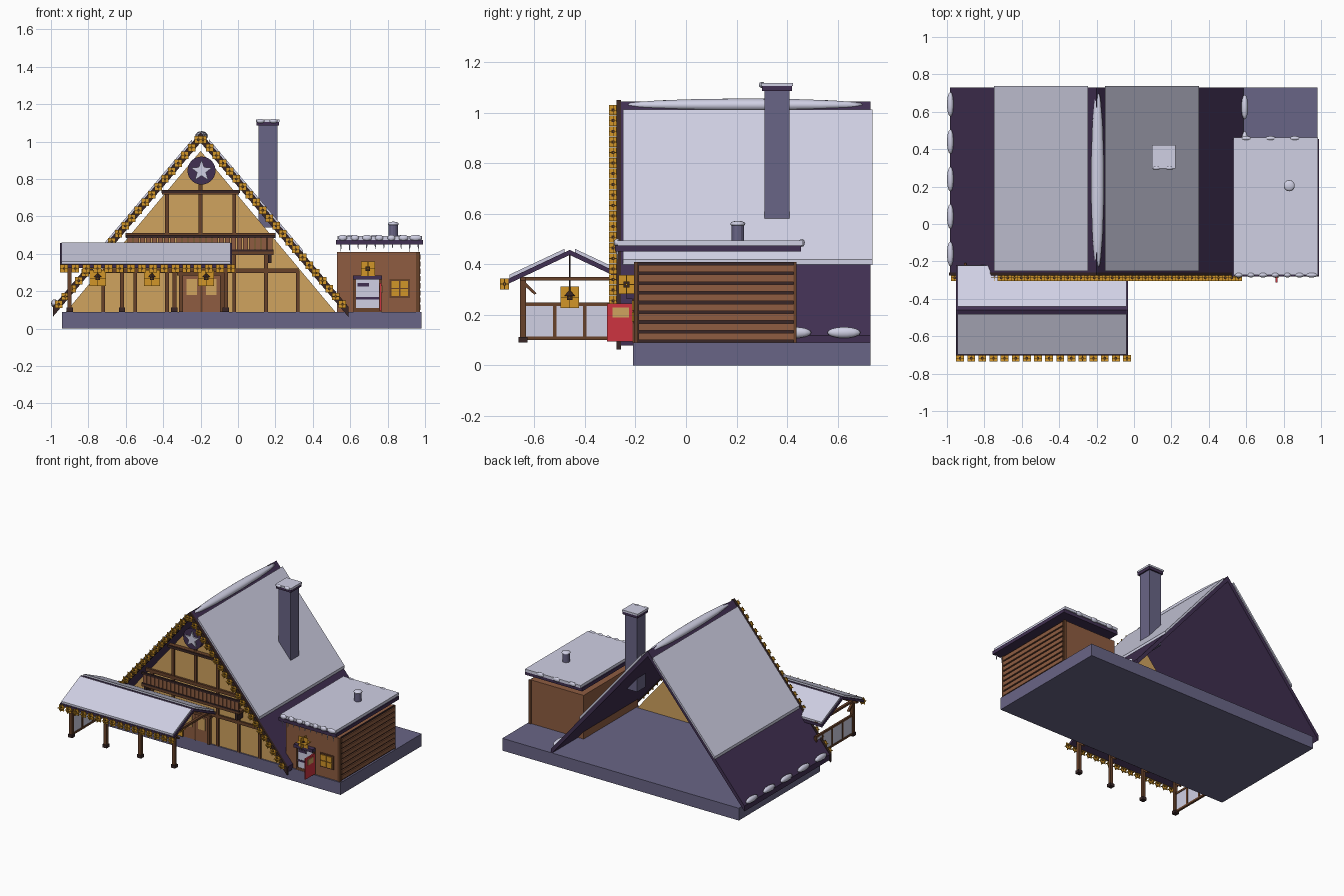
import bpy, bmesh, math, random
from mathutils import Matrix, Vector

if "Cube" in bpy.data.objects:
    bpy.data.objects.remove(bpy.data.objects["Cube"])

random.seed(4)


def colour(name, r, g, b):
    m = bpy.data.materials.new(name)
    lin = [((c / 255 + 0.055) / 1.055) ** 2.4 for c in (r, g, b)]
    m.diffuse_color = (*lin, 1)
    m.use_nodes = True
    m.node_tree.nodes["Principled BSDF"].inputs["Base Color"].default_value = m.diffuse_color
    return m


SNOW = colour("snow", 208, 208, 228)
STONE = colour("grey_purple_stone", 105, 101, 134)
ROOF = colour("dark_purple", 65, 48, 82)
TAN = colour("tan_plaster", 208, 163, 95)
GOLD = colour("gold_light", 210, 150, 40)
TIMBER = colour("timber_brown", 104, 66, 42)
WOOD = colour("plank_brown", 142, 92, 65)
DARK = colour("dark_brown", 56, 38, 38)
RED = colour("door_red", 206, 52, 64)


def finish(name, bm, mat, smooth=False):
    bmesh.ops.recalc_face_normals(bm, faces=bm.faces)
    me = bpy.data.meshes.new(name)
    bm.to_mesh(me)
    bm.free()
    me.materials.append(mat)
    if smooth:
        me.polygons.foreach_set("use_smooth", [True] * len(me.polygons))
    ob = bpy.data.objects.new(name, me)
    bpy.context.collection.objects.link(ob)
    return ob


def boxes(name, mat, items):
    """Each item is x0, x1, y0, y1, z0, z1."""
    bm = bmesh.new()
    for x0, x1, y0, y1, z0, z1 in items:
        mtx = Matrix.Translation(((x0 + x1) / 2, (y0 + y1) / 2, (z0 + z1) / 2))
        bmesh.ops.create_cube(bm, size=1, matrix=mtx @ Matrix.Diagonal((x1 - x0, y1 - y0, z1 - z0, 1)))
    return finish(name, bm, mat)


def prisms(name, mat, profiles, a, b, axis="y"):
    """Extrude profiles (x,z along y, or y,z along x) between a and b."""
    bm = bmesh.new()
    for pts in profiles:
        vs = [bm.verts.new((p, a, q) if axis == "y" else (a, p, q)) for p, q in pts]
        f = bm.faces.new(vs)
        new = bmesh.ops.extrude_face_region(bm, geom=[f])["geom"]
        d = Vector((0, b - a, 0) if axis == "y" else (b - a, 0, 0))
        bmesh.ops.translate(bm, vec=d, verts=[v for v in new if isinstance(v, bmesh.types.BMVert)])
    return finish(name, bm, mat)


def mounds(name, items):
    """Soft snow ellipsoids: centre and radii."""
    bm = bmesh.new()
    for c, r in items:
        bmesh.ops.create_uvsphere(bm, u_segments=14, v_segments=8, radius=1,
                                  matrix=Matrix.Translation(c) @ Matrix.Diagonal((*r, 1)))
    return finish(name, bm, SNOW, True)


def cyl(name, mat, c, r, h, n=16, rot=None, r2=None):
    bm = bmesh.new()
    bmesh.ops.create_cone(bm, cap_ends=True, segments=n, radius1=r, radius2=r if r2 is None else r2,
                          depth=h, matrix=Matrix.Translation(c) @ (rot or Matrix()))
    return finish(name, bm, mat)


def glows(name, centres, s, core):
    """Crossed gold squares with a dark lamp in the middle."""
    t = 0.0015
    gold, dark = [], []
    for x, y, z in centres:
        for hx, hy, hz in ((s, t, s), (t, s * .85, s), (s, s * .85, t)):
            gold.append((x - hx, x + hx, y - hy, y + hy, z - hz, z + hz))
        dark.append((x - core, x + core, y - core, y + core, z - core, z + core))
    boxes(name, GOLD, gold)
    boxes(name + "_core", DARK, dark)


# Base slab
boxes("base_slab", STONE, [(-.94, .98, -.21, .73, 0, .09)])

# Main steep roof: both slopes share one band profile
CX, SL = -.2, 1.18


def slope_bands(top, thick, d0, d1):
    return [[(CX + s * d0, top - SL * d0), (CX + s * d1, top - SL * d1),
             (CX + s * d1, top - thick - SL * d1), (CX + s * d0, top - thick - SL * d0)] for s in (-1, 1)]


prisms("main_roof", ROOF, slope_bands(1.045, .04, 0, .785), -.26, .73)
prisms("main_roof_snow", SNOW, slope_bands(1.065, .021, .045, .548), -.25, .738)
prisms("roof_barge_board", DARK, slope_bands(1.05, .055, 0, .79), -.275, -.258)
mounds("ridge_snow", [((CX + .005, .235, 1.03), (.035, .49, .026))])
mounds("eave_snow", [((-.982, y, .135), (.018, .066, .022)) for y in (-.16, .04, .24, .44, .64)]
       + [((.592, y, .13), (.018, .066, .022)) for y in (.43, .625)])

# Front gable wall with timber framing
APEX, WY = .95, -.2
prisms("gable_wall", TAN, [[(-.92, .09), (.52, .09), (CX, APEX)]], WY, WY + .02)


def half(z):
    return (APEX - z) / SL


beams = [(CX - half(z) - e, CX + half(z) + e, WY - d, WY, z - .012, z + .012)
         for z, e, d in ((.73, .02, .03), (.5, .02, .015), (.31, -.02, .012))]
beams += [(x - .01, x + .01, WY - .012, WY, z0, z1) for x, z0, z1 in
          ((-.38, .09, .73), (-.2, .5, .77), (-.02, .09, .73), (.15, .09, .5), (-.55, .09, .5),
           (-.72, .09, .31), (.32, .09, .31))]
boxes("wall_timbers", TIMBER, beams)
boxes("gable_beam_cap", DARK, [(-.41, .01, -.235, -.2, .725, .74)])

# Balcony
boxes("balcony_floor", TIMBER, [(-.6, .19, -.26, WY, .395, .412)])
boxes("balcony_rails", DARK, [(-.6, .2, -.265, -.25, .485, .5), (-.6, .19, -.262, -.25, .412, .422)]
      + [(x - .01, x + .01, -.262, WY, .35, .4) for x in (.17, -.57)])
boxes("balcony_boards", WOOD, [(-.59 + i * .0325, -.563 + i * .0325, -.258, -.25, .42, .485) for i in range(24)])

# Star ornament
face_y = Matrix.Rotation(math.pi / 2, 4, "X")
cyl("ornament_disc", ROOF, (-.195, -.235, .845), .075, .03, 28, face_y)
prisms("ornament_star", SNOW, [[(-.195 + r * math.sin(k * math.pi / 5), .843 + r * math.cos(k * math.pi / 5))
       for k in range(10) for r in [.06 if k % 2 == 0 else .025]]], -.259, -.249)

# Double entrance door
boxes("door_frame", TIMBER, [(-.315, -.295, -.225, WY, .09, .29), (-.095, -.075, -.225, WY, .09, .29),
                             (-.325, -.065, -.23, WY, .285, .305), (-.2, -.19, -.218, WY, .09, .29)])
boxes("door_leaves", WOOD, [(-.295, -.095, -.213, WY, .09, .287)])
boxes("door_windows", TAN, [(-.275, -.22, -.219, -.212, .18, .265), (-.17, -.115, -.219, -.212, .18, .265)])

# Chimney
boxes("chimney", STONE, [(.11, .21, .31, .41, .54, 1.09)])
boxes("chimney_cap", ROOF, [(.1, .22, .3, .42, 1.085, 1.105)])
boxes("chimney_snow", SNOW, [(.097, .223, .297, .423, 1.105, 1.118)])
mounds("chimney_snow_lumps", [((x, .3, 1.11), (.022, .012, .012)) for x in (.12, .19)])

# Side annex with plank cladding
boxes("annex_walls", WOOD, [(.53, .96, -.2, .43, .09, .41)])
boxes("annex_side_backing", DARK, [(.96, .966, -.2, .435, .09, .41)])
boxes("annex_side_planks", WOOD, [(.962, .975, -.188, .425, .1 + i * .0385, .128 + i * .0385) for i in range(8)])
boxes("annex_corner_trim", TIMBER, [(.952, .972, -.206, -.19, .09, .41), (.952, .972, .425, .437, .09, .41)])
boxes("annex_roof", ROOF, [(.525, .99, -.28, .455, .45, .475)])
boxes("annex_roof_snow", SNOW, [(.532, .984, -.272, .462, .475, .495)])
lumps = [((.56 + i * .065, -.272, .485), (random.uniform(.02, .035), .014, .017)) for i in range(7)]
lumps += [((.6 + i * .13, .458, .485), (.03, .012, .016)) for i in range(3)]
mounds("annex_snow_lumps", lumps)
for i in range(10):
    h = random.uniform(.02, .045)
    cyl("icicle", SNOW, (.55 + i * .046, -.272, .452 - h / 2), .001, h, 6, None, .005)
cyl("annex_vent", STONE, (.83, .205, .525), .025, .07, 12)
mounds("annex_vent_snow", [((.83, .205, .56), (.03, .03, .012))])

# Annex doorway, open door and window
boxes("doorway_frame", TIMBER, [(.618, .63, -.212, -.2, .09, .28), (.755, .768, -.212, -.2, .09, .28),
                                (.63, .755, -.208, -.2, .09, .11)])
boxes("doorway_inside", SNOW, [(.63, .755, -.206, -.2, .11, .27)])
boxes("doorway_shelf", ROOF, [(.615, .77, -.235, -.2, .262, .285), (.63, .755, -.21, -.2, .155, .168),
                              (.64, .7, -.21, -.2, .225, .245)])
boxes("open_door", RED, [(.757, .768, -.312, -.205, .095, .245)])
boxes("open_door_window", TAN, [(.753, .772, -.29, -.225, .19, .23)])
boxes("window_frame", TIMBER, [(.81, .92, -.208, -.2, .165, .265)])
boxes("window_panes", GOLD, [(x, x + .042, -.213, -.207, z, z + .038)
                             for x in (.82, .868) for z in (.174, .218)])
glows("annex_lantern", [(.695, -.235, .32)], .038, .012)

# Porch roof along x
PR, PZ = -.46, .465


def porch_bands(top, thick, d0, d1, slope=.47):
    return [[(PR + s * d0, top - slope * d0), (PR + s * d1, top - slope * d1),
             (PR + s * d1, top - thick - slope * d1), (PR + s * d0, top - thick - slope * d0)] for s in (-1, 1)]


prisms("porch_roof", ROOF, porch_bands(PZ - .008, .02, 0, .242), -.952, -.032, "x")
prisms("porch_roof_snow", SNOW, porch_bands(PZ + .006, .014, .02, .238), -.945, -.04, "x")

# Porch posts, braces and beams
XS = (-.9, -.62, -.34, -.065)
boxes("porch_posts", TIMBER, [(x - .011, x + .011, -.656, -.634, .1, .345) for x in XS]
      + [(-.94, -.04, -.655, -.635, .335, .35)]
      + [(x - .01, x + .01, -.65, -.22, .335, .35) for x in XS])
boxes("post_feet", DARK, [(x - .017, x + .017, -.662, -.628, .09, .112) for x in XS])
for x in XS:
    prisms("post_brace", TIMBER, [[(-.64, .335), (-.59, .285), (-.6, .28), (-.65, .325)]], x - .008, x + .008, "x")

# Glazed side fence
boxes("fence_frame", TIMBER, [(-.91, -.895, -.65, -.21, z, z + .014) for z in (.1, .235)]
      + [(-.91, -.895, y - .007, y + .007, .1, .245) for y in (-.52, -.4, -.29, -.215)])
boxes("fence_panes", SNOW, [(-.905, -.9, -.64, -.215, .112, .237)])

# Festive lights along the gable, porch edge and under the porch
N = 22
rake = [(CX + s * (1.025 - z) / SL, -.288, z) for s in (-1, 1)
        for z in [.13 + i * .88 / (N - 1) for i in range(N)]]
glows("gable_lights", rake, .02, .006)
glows("porch_lights", [(-.93 + i * .0595, -.718, .322) for i in range(16)], .021, .006)
lamps = [(x, PR, .27) for x in (-.75, -.46, -.17)]
glows("porch_lanterns", lamps, .043, .011)
for x, y, z in lamps:
    cyl("lantern_shade", DARK, (x, y, z + .015), .022, .02, 8, None, .004)
    cyl("lantern_cord", DARK, (x, y, .37), .003, .17, 6)
